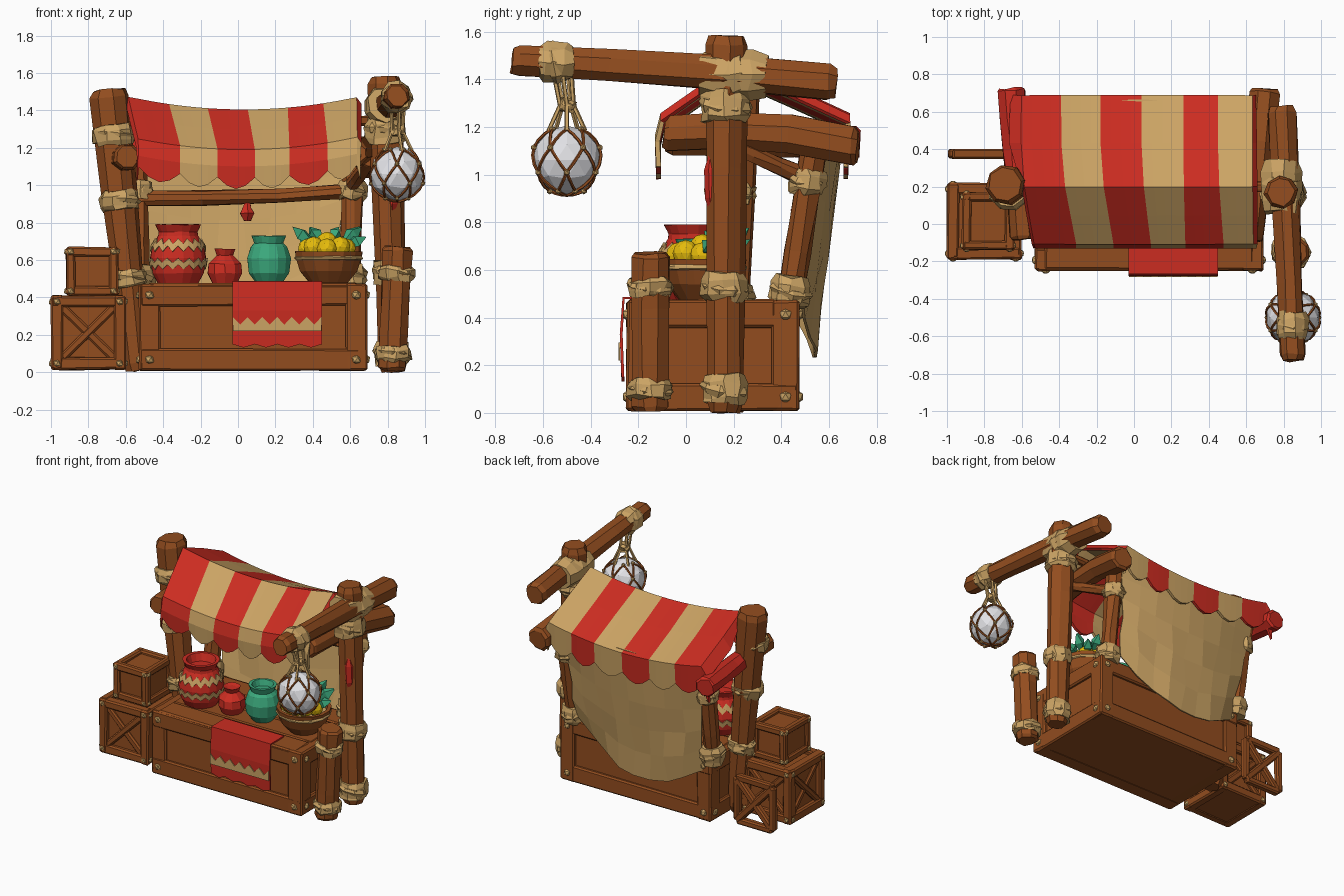
import bpy, bmesh, math, random
from mathutils import Vector, Matrix

random.seed(4)
if "Cube" in bpy.data.objects:
    bpy.data.objects.remove(bpy.data.objects["Cube"])


def material(name, r, g, b):
    m = bpy.data.materials.new(name)
    m.use_nodes = True
    col = [(c / 255) ** 2.2 for c in (r, g, b)] + [1]
    m.diffuse_color = col
    m.node_tree.nodes["Principled BSDF"].inputs["Base Color"].default_value = col
    return m


WOOD = material("wood brown", 145, 78, 36)
TAN = material("rope tan", 202, 162, 100)
RED = material("cloth red", 202, 48, 38)
TEAL = material("glazed teal", 62, 168, 124)
GOLD = material("fruit yellow", 236, 192, 20)
WHITE = material("lantern white", 228, 228, 232)


def finish(name, bm, *mats):
    bmesh.ops.recalc_face_normals(bm, faces=bm.faces)
    me = bpy.data.meshes.new(name)
    bm.to_mesh(me)
    bm.free()
    for m in mats:
        me.materials.append(m)
    ob = bpy.data.objects.new(name, me)
    bpy.context.collection.objects.link(ob)
    return ob


def shake(verts, amount):
    for v in verts:
        v.co += Vector([random.uniform(-amount, amount) for _ in range(3)])


def box(bm, c, size, rot=Matrix(), bevel=0.01):
    mat = Matrix.Translation(c) @ rot @ Matrix.Diagonal((*size, 1))
    verts = bmesh.ops.create_cube(bm, size=1, matrix=mat)["verts"]
    shake(verts, 0.004)
    edges = {e for v in verts for e in v.link_edges}
    bmesh.ops.bevel(bm, geom=list(edges), offset=bevel, segments=1, affect='EDGES')


def beam(bm, a, b, w, d):
    a, b = Vector(a), Vector(b)
    rot = (b - a).to_track_quat('Z', 'Y').to_matrix().to_4x4()
    box(bm, (a + b) / 2, (w, d, (b - a).length), rot)


def ball(bm, c, r, sub=1, index=0):
    old = set(bm.faces)
    bmesh.ops.create_icosphere(bm, subdivisions=sub, radius=r, matrix=Matrix.Translation(c))
    for f in set(bm.faces) - old:
        f.material_index = index


def skin(bm, path, radii, sides=8, jitter=0.0):
    # Rings along a path, capped at both ends
    path = [Vector(p) for p in path]
    q = (path[-1] - path[0]).to_track_quat('Z', 'Y')
    rings = []
    for p, r in zip(path, radii):
        ring = [bm.verts.new(p + q @ Vector((r * math.cos(a), r * math.sin(a), 0)))
                for a in (math.tau * (k + 0.5) / sides for k in range(sides))]
        shake(ring, jitter)
        rings.append(ring)
    for lo, hi in zip(rings, rings[1:]):
        for k in range(sides):
            n = (k + 1) % sides
            bm.faces.new((lo[k], lo[n], hi[n], hi[k]))
    bm.faces.new(rings[0])
    bm.faces.new(rings[-1])


def tube(name, path, radii, mat, sides=8, jitter=0.0):
    bm = bmesh.new()
    skin(bm, path, radii, sides, jitter)
    return finish(name, bm, mat)


def log(name, a, b, r0, r1, mat=WOOD, bend=0.0):
    # Rough-hewn pole with chamfered ends
    a, b = Vector(a), Vector(b)
    ts = (0, 0.025, 0.3, 0.65, 0.975, 1)
    path = [a.lerp(b, t) + Vector((0, 0, bend * math.sin(math.pi * t))) for t in ts]
    radii = [(r0 + (r1 - r0) * t) * (0.82 if t in (0, 1) else 1) for t in ts]
    return tube(name, path, radii, mat, 8, 0.006)


def wrap(name, c, axis, r, h):
    # Lumpy rope binding with one tilted strand over it
    c, axis = Vector(c), Vector(axis).normalized()
    bm = bmesh.new()
    skin(bm, [c + axis * h * t for t in (-0.5, -0.3, 0.25, 0.5)],
         [r * k for k in (0.92, 1.04, 1.06, 0.9)], 9, 0.01)
    tilt = (axis + Vector((0.2, 0.15, 0.2))).normalized()
    skin(bm, [c + tilt * h * t for t in (-0.18, 0, 0.18)], [r * k for k in (1.0, 1.12, 1.0)], 9, 0.006)
    finish(name, bm, TAN)


def pot(name, x, y, profile, mat, sides=14):
    return tube(name, [(x, y, z) for r, z in profile], [r for r, z in profile], mat, sides, 0.002)


def sheet(name, nu, nv, pos, mats, rule=lambda i, j: 0, thick=0.012):
    bm = bmesh.new()
    grid = [[bm.verts.new(pos(i, j)) for i in range(nu + 1)] for j in range(nv + 1)]
    for j in range(nv):
        for i in range(nu):
            f = bm.faces.new((grid[j][i], grid[j][i + 1], grid[j + 1][i + 1], grid[j + 1][i]))
            f.material_index = rule(i, j)
    ob = finish(name, bm, *mats)
    mod = ob.modifiers.new("thickness", 'SOLIDIFY')
    mod.thickness, mod.offset = thick, 0
    return ob


def framed(name, lo, hi, t, braces=True, inset=0.03):
    # Panelled box: core, floor, twelve edge beams, crossed braces, nails
    bm = bmesh.new()
    lo, hi = Vector(lo), Vector(hi)
    c, size = (lo + hi) / 2, hi - lo
    box(bm, c, size - Vector((inset,) * 3) * 2)
    box(bm, (c.x, c.y, lo.z + 0.015), (size.x - 0.03, size.y - 0.03, 0.025), bevel=0.004)
    h = size / 2 - Vector((t, t, t)) / 2
    for ax in range(3):
        u, v = (ax + 1) % 3, (ax + 2) % 3
        for su in (-1, 1):
            for sv in (-1, 1):
                p, dims = c.copy(), Vector((t, t, t))
                p[u] += su * h[u]
                p[v] += sv * h[v]
                dims[ax] = size[ax] - (0.012 if ax != 2 else 0)
                box(bm, p, dims)
    for ax in (0, 1):
        o = 1 - ax
        for s in (-1, 1):
            for d in (-1, 1):
                if braces:
                    a, b = c.copy(), c.copy()
                    a[ax] = b[ax] = c[ax] + s * (h[ax] + 0.002 * d)
                    a[o], b[o] = c[o] - d * h[o] * 0.85, c[o] + d * h[o] * 0.85
                    a.z, b.z = c.z - h.z * 0.85, c.z + h.z * 0.85
                    beam(bm, a, b, t * 0.7, t * 0.7)
                for sz in (-1, 1):
                    p = c.copy()
                    p[ax] += s * (size[ax] / 2 - 0.01)
                    p[o] += d * h[o]
                    p.z += sz * h.z
                    ball(bm, p, 0.018 + t * 0.1, index=1)
    return finish(name, bm, WOOD, TAN)


# Counter and crates
framed("counter", (-0.53, -0.25, 0.01), (0.69, 0.475, 0.47), 0.115, False, 0.025)
bm = bmesh.new()
for k in range(4):
    box(bm, (0.08, -0.16 + k * 0.175, 0.458), (1.12, 0.172, 0.035))
finish("counter_top_planks", bm, WOOD)
framed("large_crate", (-1.0, -0.19, 0.015), (-0.6, 0.22, 0.41), 0.065)
framed("small_crate", (-0.92, -0.14, 0.41), (-0.64, 0.17, 0.67), 0.05, False, 0.025)

# Loose crate lid standing behind the crates
bm = bmesh.new()
L, R, B, T, Y = -0.97, -0.68, 0.035, 0.35, 0.375
for a, b in (((L, B), (L, T)), ((R, B), (R, T)), ((L, B), (R, B)), ((L, T), (R, T)),
             ((L, B), (R, T)), ((R, B), (L, T))):
    beam(bm, (a[0], Y, a[1]), (b[0], Y, b[1]), 0.05, 0.05)
finish("crate_lid", bm, WOOD)

# Posts and beams
log("right_tall_post", (0.825, 0.16, 0), (0.785, 0.17, 1.58), 0.076, 0.09)
log("left_tall_post", (-0.54, 0.18, 0.01), (-0.69, 0.21, 1.51), 0.07, 0.108)
log("short_post", (0.825, -0.15, 0.01), (0.855, -0.15, 0.67), 0.08, 0.085)
log("lantern_beam", (0.85, -0.73, 1.48), (0.79, 0.63, 1.385), 0.069, 0.082, bend=0.01)
log("right_side_beam", (0.62, -0.09, 1.17), (0.70, 0.72, 1.115), 0.078, 0.085, bend=0.04)
log("left_side_beam", (-0.59, -0.08, 1.15), (-0.65, 0.68, 1.13), 0.075, 0.06)
log("left_beam_cover", (-0.62, 0.25, 1.15), (-0.66, 0.725, 1.13), 0.07, 0.078, RED)
for side, x in (("right", 0.6), ("left", -0.525)):
    log(side + "_back_post", (x, 0.43, 0.45), (x * 1.03, 0.55, 1.2), 0.055, 0.06)
    wrap(side + "_back_upper_rope", (x * 1.01, 0.51, 0.97), (0, 0.15, 1), 0.076, 0.1)
    wrap(side + "_back_lower_rope", (x, 0.44, 0.51), (0, 0.15, 1), 0.082, 0.12)
log("right_brace", (0.7, 0.18, 1.13), (0.6, 0.5, 0.99), 0.035, 0.04)
log("cross_rail", (-0.54, 0.49, 0.93), (0.63, 0.49, 0.97), 0.042, 0.042, bend=-0.015)
log("ridge_pole", (-0.62, 0.2, 1.35), (0.76, 0.2, 1.35), 0.03, 0.03, bend=-0.03)
tube("tassel", [(0.05, 0.485, z) for z in (0.92, 0.88, 0.85, 0.81)], (0.015, 0.025, 0.045, 0.02), RED, 6, 0.003)
tube("red_rag", [(0.825, 0.112, z) for z in (1.08, 1.02, 0.9, 0.84)], (0.015, 0.035, 0.03, 0.008), RED, 6, 0.004)

# Rope bindings
up = (0, 0, 1)
wrap("beam_knot", (0.785, 0.2, 1.42), (0, 1, -0.07), 0.102, 0.28)
wrap("post_knot", (0.785, 0.165, 1.29), up, 0.105, 0.14)
wrap("lantern_knot", (0.845, -0.545, 1.47), (0, 1, -0.07), 0.08, 0.14)
for z in (0.1, 0.53):
    wrap("tall_post_rope", (0.825 - z / 40, 0.16, z), up, 0.092, 0.12)
    wrap("short_post_rope", (0.825 + z / 25, -0.15, z), up, 0.092, 0.08)
for z in (0.5, 0.92, 1.27):
    wrap("left_post_rope", (-0.54 - z * 0.1, 0.185, z), (-0.1, 0, 1), 0.088 + z * 0.015, 0.1)

# Striped awning with scalloped hems and red side edges
ROWS = ((0.67, 1.04), (0.68, 1.18), (0.43, 1.295), (0.2, 1.395), (0.05, 1.29), (-0.1, 1.185), (-0.12, 1.1), (-0.115, 1.04))
BACK = (-0.60, -0.39, -0.18, 0.04, 0.265, 0.45, 0.63)
FRONT = (-0.53, -0.31, -0.11, 0.09, 0.275, 0.48, 0.635)
PER = 4
N = PER * (len(BACK) - 1)


def awning(i, j):
    i -= 1
    y, z = ROWS[j]
    f = min(1, max(0, (0.3 - y) / 0.4))
    seams = [b + (a - b) * f for a, b in zip(FRONT, BACK)]
    s = min(max(i, 0), N) / PER
    k = min(int(s), len(seams) - 2)
    x = seams[k] + (seams[k + 1] - seams[k]) * (s - k)
    z += 0.065 * ((x - 0.03) / 0.6) ** 2
    if j in (0, len(ROWS) - 1):
        z -= 0.06 * math.sin(math.pi * (i % PER) / PER)
    if i > N:
        x, z = x + 0.02, z - 0.03
    if i < 0:
        x, z = (x - 0.06, z - 0.07) if j < 3 else (x - 0.01, z - 0.03)
    return x, y, z


def stripe(i, j):
    if i in (0, N + 1):
        return int(i > 0 and (j > 4 or j == 0))
    return (i - 1) // PER % 2


sheet("striped_awning", N + 2, len(ROWS) - 1, awning, (RED, TAN), stripe, 0.02)


# Hanging back cloth, bellied outward
def back_cloth(i, j):
    u, t = i / 4 - 1, j / 5
    drop = 0.97 - 0.21 * abs(u + 0.15) ** 2
    x = 0.03 + u * (0.57 - 0.07 * t) + random.uniform(-0.02, 0.02)
    y = 0.66 - 0.12 * t - 0.06 * u * u + random.uniform(-0.015, 0.015) * t
    return x, y, 1.2 - drop * t


sheet("back_cloth", 8, 5, back_cloth, (TAN,))

# Counter runner with zigzag trim
FOLD = ((-0.11, 0.482), (-0.262, 0.482), (-0.272, 0.33), (-0.265, 0.15))
sheet("counter_runner", 8, 3, lambda i, j: (-0.03 + 0.06 * i, FOLD[j][0], FOLD[j][1] - (0.018 * (i % 2) if j == 3 else 0)), (RED,))
sheet("runner_trim", 12, 1, lambda i, j: (-0.028 + 0.0395 * i, -0.28, 0.295 - 0.075 * j - 0.04 * (i % 2) * (1 - j)), (TAN,), thick=0.006)

# Pots
JAR = ((0.11, 0.475), (0.14, 0.53), (0.152, 0.61), (0.14, 0.68), (0.108, 0.73), (0.105, 0.75), (0.125, 0.79), (0.1, 0.79), (0.08, 0.74))
pot("large_red_jar", -0.32, 0.03, JAR, RED, 16)


def jar_band(z0, h, wave):
    def pos(i, j):
        z = z0 + h * j + wave * (i % 2)
        r = next(a + (b - a) * (z - p) / (q - p) for (a, p), (b, q) in zip(JAR, JAR[1:]) if p <= z <= q) + 0.004
        ang = math.tau * (i + 1) / 32
        return -0.32 + r * math.cos(ang), 0.03 + r * math.sin(ang), z
    sheet("jar_band", 32, 1, pos, (TAN,), thick=0.006)


jar_band(0.645, 0.04, 0.03)
jar_band(0.55, 0.035, 0.025)
pot("small_red_jar", -0.07, 0.03, ((0.07, 0.475), (0.096, 0.53), (0.09, 0.58), (0.045, 0.625), (0.06, 0.66), (0.03, 0.65)), RED, 10)
pot("teal_jar", 0.165, 0.05, ((0.07, 0.475), (0.11, 0.53), (0.12, 0.61), (0.1, 0.67), (0.08, 0.69), (0.095, 0.73), (0.075, 0.73), (0.06, 0.69)), TEAL)
BX, BY = 0.485, 0.07
pot("fruit_bowl", BX, BY, ((0.1, 0.475), (0.155, 0.54), (0.18, 0.61), (0.185, 0.645), (0.16, 0.645), (0.14, 0.6)), WOOD)
pot("bowl_band", BX, BY, ((0.18, 0.6), (0.186, 0.606), (0.187, 0.614), (0.182, 0.62)), TAN)

# Fruit and leaves
bm = bmesh.new()
for k in range(9):
    a, r = k * math.tau / 8, 0.1 if k < 8 else 0
    ball(bm, (BX - 0.01 + r * math.cos(a), BY + r * math.sin(a), 0.66 + (0.035 if r == 0 else 0.01 * (k % 2))), 0.056, 2)
finish("yellow_fruit", bm, GOLD)
bm = bmesh.new()
for k in range(8):
    a = math.radians(10 + 22 * k)
    d = Vector((math.cos(a), math.sin(a), 0.5 + 0.25 * (k % 2)))
    base = Vector((BX, BY, 0.625)) + d * 0.1
    skin(bm, [base, base + d * 0.05, base + d * 0.1], (0.015, 0.04, 0.004), 4, 0.004)
finish("leaves", bm, TEAL)

# Lantern globe in a diamond net
centre = Vector((0.85, -0.5, 1.06))
bm = bmesh.new()
ball(bm, centre, 0.146, 2)
finish("lantern_globe", bm, WHITE)


def net_point(ring, step):
    lat, lon = math.radians(62 - 41 * ring), math.tau * (step + ring / 2) / 6
    return Vector((math.cos(lat) * math.cos(lon), math.cos(lat) * math.sin(lon), math.sin(lat)))


bm = bmesh.new()
for ring in range(4):
    for step in range(6):
        a = net_point(ring, step)
        ball(bm, centre + a * 0.148, 0.014, index=1)
        ends = [net_point(ring + 1, step - s) for s in (0, 1)] if ring < 3 else [Vector((0, 0, -1))]
        for b in ends:
            path = [centre + a.lerp(b, t).normalized() * 0.147 for t in (0, 0.33, 0.67, 1)]
            skin(bm, path, (0.007,) * 4, 5)
finish("lantern_net", bm, WOOD, TAN)
bm = bmesh.new()
for k in range(5):
    a = k * math.tau / 5
    out = Vector((math.cos(a), math.sin(a), 0))
    skin(bm, [centre + out * 0.08 + Vector((0, 0, 0.125)), centre + out * 0.03 + Vector((0, 0, 0.23)),
              centre + out * 0.04 + Vector((0, -0.02, 0.38))], (0.01,) * 3, 5)
finish("lantern_cords", bm, TAN)
wrap("cord_knot", centre + Vector((0, 0, 0.23)), up, 0.036, 0.05)
